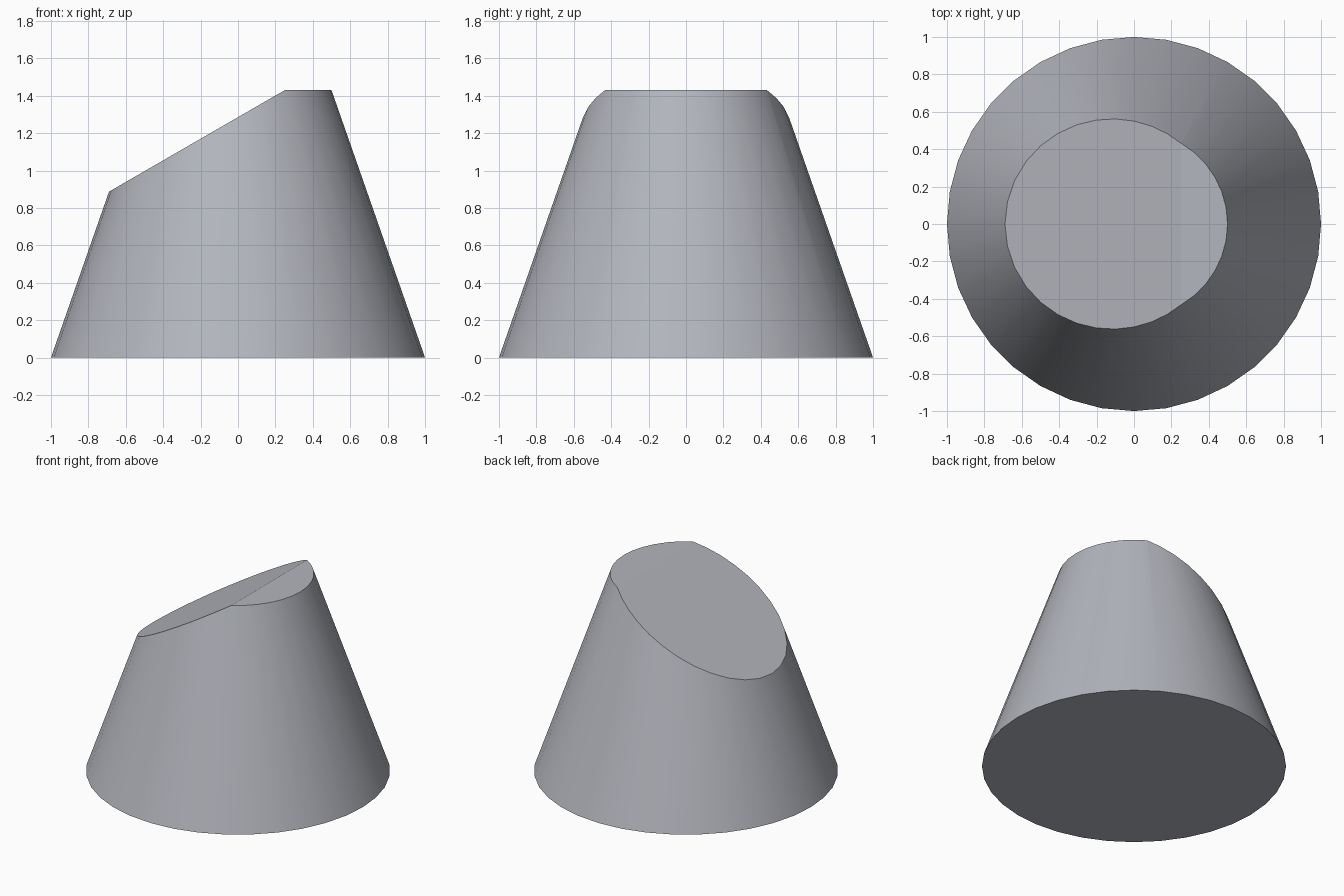
import bpy, bmesh, math
from mathutils import Vector

if "Cube" in bpy.data.objects:
    bpy.data.objects.remove(bpy.data.objects["Cube"])

HEIGHT = 1.43

# Tapered round body
bpy.ops.mesh.primitive_cone_add(vertices=36, radius1=1.0, radius2=0.5,
                                depth=HEIGHT, location=(0, 0, HEIGHT / 2))
body = bpy.context.object
body.name = "tapered_body"
bpy.ops.object.transform_apply(location=True)

# Slanted flat on the left: 30 degree slice starting on the top face
bm = bmesh.new()
bm.from_mesh(body.data)
slope = math.radians(30)
bmesh.ops.bisect_plane(
    bm, geom=bm.verts[:] + bm.edges[:] + bm.faces[:],
    plane_co=Vector((0.25, 0, HEIGHT)),
    plane_no=Vector((-math.sin(slope), 0, math.cos(slope))),
    clear_outer=True)
rim = [e for e in bm.edges if e.is_boundary]
bmesh.ops.contextual_create(bm, geom=rim)
bmesh.ops.recalc_face_normals(bm, faces=bm.faces[:])
bm.to_mesh(body.data)
bm.free()

# Smooth wall, sharp rims and a sharp ridge between the two top flats
bpy.ops.object.shade_smooth_by_angle(angle=math.radians(25))

# Cool mid-grey surface
grey = bpy.data.materials.new("cool_grey")
grey.diffuse_color = (0.45, 0.465, 0.51, 1)
grey.use_nodes = True
grey.node_tree.nodes["Principled BSDF"].inputs["Base Color"].default_value = grey.diffuse_color
body.data.materials.append(grey)
